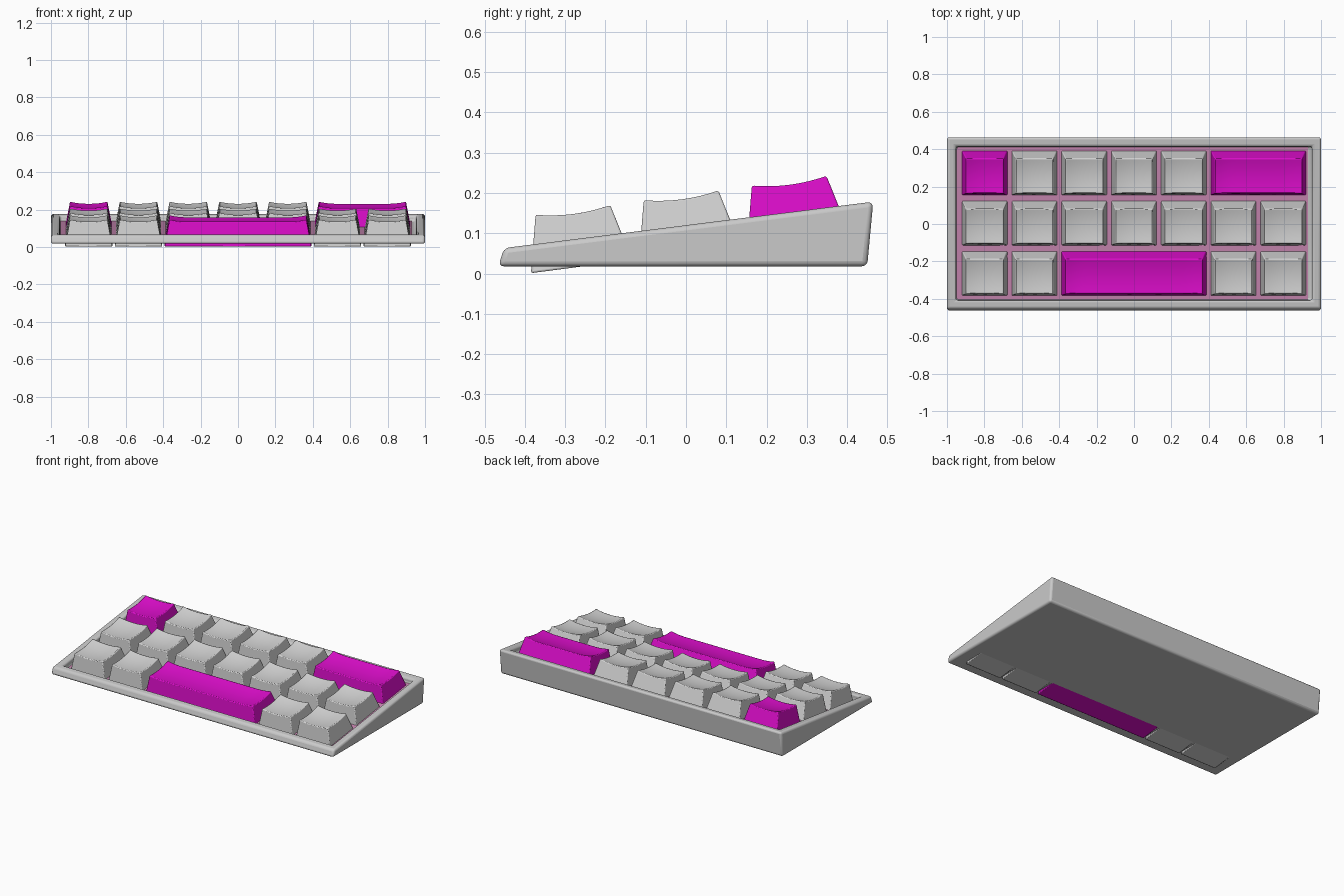
import bpy, bmesh, math
from mathutils import Matrix

if "Cube" in bpy.data.objects:
    bpy.data.objects.remove(bpy.data.objects["Cube"])


def material(name, rgb):
    m = bpy.data.materials.new(name)
    m.diffuse_color = (*rgb, 1)
    m.use_nodes = True
    m.node_tree.nodes["Principled BSDF"].inputs["Base Color"].default_value = m.diffuse_color
    return m


CASE = material("case grey", (0.59, 0.59, 0.59))
KEY = material("key grey", (0.64, 0.64, 0.64))
ACCENT = material("magenta", (0.70, 0.004, 0.58))
PLATE = material("dusty pink", (0.60, 0.25, 0.46))


def finish(bm, name, mat, bevel=0, segments=2):
    bmesh.ops.recalc_face_normals(bm, faces=bm.faces)
    me = bpy.data.meshes.new(name)
    bm.to_mesh(me)
    bm.free()
    ob = bpy.data.objects.new(name, me)
    bpy.context.collection.objects.link(ob)
    me.materials.append(mat)
    if bevel:
        b = ob.modifiers.new("bevel", 'BEVEL')
        b.width, b.segments = bevel, segments
        b.limit_method, b.angle_limit = 'ANGLE', math.radians(32)
    bpy.ops.object.select_all(action='DESELECT')
    ob.select_set(True)
    bpy.context.view_layer.objects.active = ob
    bpy.ops.object.shade_smooth_by_angle(angle=math.radians(35))
    return ob


def ring(bm, x0, x1, y0, z0, y1, z1):
    """Four corners of a rectangle that slopes from front to back."""
    return [bm.verts.new(c) for c in
            ((x0, y0, z0), (x1, y0, z0), (x1, y1, z1), (x0, y1, z1))]


def bridge(bm, a, b):
    n = len(a)
    for i in range(n):
        j = (i + 1) % n
        bm.faces.new((a[i], a[j], b[j], b[i]))


def rim_z(y):
    return 0.0635 + (y + 0.45) * 0.1255


def plate_z(y):
    return 0.034 + (y + 0.385) * 0.133


# Wedge-shaped tray with a sloping recess
bm = bmesh.new()
bottom = ring(bm, -1, 1, -0.466, 0.018, 0.450, 0.018)
outer = ring(bm, -1, 1, -0.452, rim_z(-0.452), 0.465, rim_z(0.465))
inner = ring(bm, -0.952, 0.952, -0.408, rim_z(-0.408), 0.415, rim_z(0.415))
floor = ring(bm, -0.952, 0.952, -0.408, plate_z(-0.408) - 0.004,
             0.415, plate_z(0.415) - 0.004)
bm.faces.new(bottom)
bridge(bm, bottom, outer)
bridge(bm, outer, inner)
bridge(bm, inner, floor)
bm.faces.new(floor)
finish(bm, "case", CASE, 0.013, 3)

# Thin switch plate on the recess floor
bm = bmesh.new()
lo = ring(bm, -0.951, 0.93, -0.406, plate_z(-0.406) - 0.005, 0.413, plate_z(0.413) - 0.005)
hi = ring(bm, -0.951, 0.93, -0.406, plate_z(-0.406), 0.413, plate_z(0.413))
bm.faces.new(lo)
bm.faces.new(hi)
bridge(bm, lo, hi)
finish(bm, "switch_plate", PLATE)

UNIT, GAP = 0.266, 0.012
DEPTH, HEIGHT, TILT = 0.254, 0.143, math.radians(7.4)


def scoop(d, reach=0.095):
    """Dish depth factor at distance d from an edge of the key top."""
    return 1 - (1 - min(d / reach, 1)) ** 2


def keycap(name, col, row, units, mat):
    width = units * UNIT - GAP
    tx0, tx1, ty0, ty1 = 0.027, width - 0.027, 0.030, DEPTH - 0.037
    nx, ny = 8 * units, 8
    bm = bmesh.new()
    # dished top
    top = []
    for j in range(ny + 1):
        y = ty0 + (ty1 - ty0) * j / ny
        line = []
        for i in range(nx + 1):
            x = tx0 + (tx1 - tx0) * i / nx
            sag = 0.011 * scoop(min(x - tx0, tx1 - x)) + 0.010 * scoop(min(y - ty0, ty1 - y))
            line.append(bm.verts.new((x, y, HEIGHT - sag)))
        top.append(line)
    for j in range(ny):
        for i in range(nx):
            bm.faces.new((top[j][i], top[j][i + 1], top[j + 1][i + 1], top[j + 1][i]))
    # tapered walls and underside
    a, b, c, d = ring(bm, 0, width, 0, 0, DEPTH, 0)
    bm.faces.new([a, b] + top[0][::-1])
    bm.faces.new([b, c] + [l[-1] for l in top][::-1])
    bm.faces.new([c, d] + top[-1])
    bm.faces.new([d, a] + [l[0] for l in top])
    bm.faces.new((d, c, b, a))
    ob = finish(bm, name, mat, 0.005, 2)
    ob.matrix_world = (Matrix.Translation((-3.5 * UNIT + GAP / 2 + col * UNIT,
                                           -0.385 + 0.2685 * row, 0.001 + 0.0363 * row))
                       @ Matrix.Rotation(TILT, 4, 'X'))


# Rows from front to back: (width in units, is accent)
g = (1, False)
rows = [[g, g, (3, True), g, g],
        [g] * 7,
        [(1, True), g, g, g, g, (2, True)]]
for r, keys in enumerate(rows):
    col = 0
    for units, accent in keys:
        kind = {1: "key", 2: "wide_key", 3: "space_bar"}[units]
        keycap(f"{kind}_row{r + 1}_col{col + 1}", col, r, units, ACCENT if accent else KEY)
        col += units
